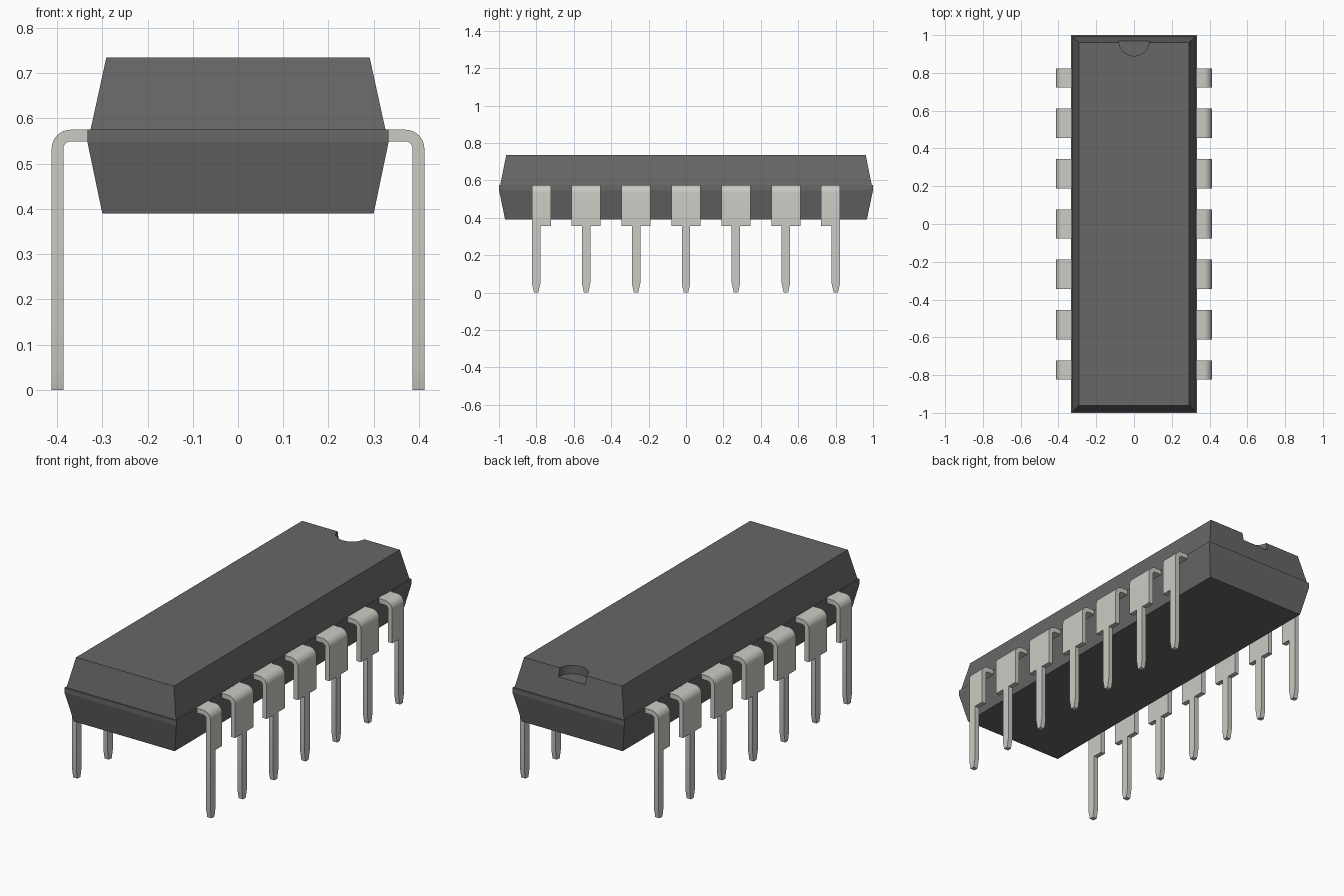
import bpy, bmesh, math

if "Cube" in bpy.data.objects:
    bpy.data.objects.remove(bpy.data.objects["Cube"])


def material(name, rgb):
    m = bpy.data.materials.new(name)
    m.diffuse_color = (*rgb, 1)
    m.use_nodes = True
    m.node_tree.nodes["Principled BSDF"].inputs["Base Color"].default_value = m.diffuse_color
    return m


dark_plastic = material("dark grey plastic", (0.135, 0.135, 0.135))
tin = material("pale tin", (0.60, 0.60, 0.555))


def loft(name, rings, mat):
    """Skin a list of four-point rings into a closed solid."""
    bm = bmesh.new()
    loops = [[bm.verts.new(p) for p in ring] for ring in rings]
    for a, b in zip(loops, loops[1:]):
        for i in range(4):
            j = (i + 1) % 4
            bm.faces.new((a[i], a[j], b[j], b[i]))
    bm.faces.new(loops[0])
    bm.faces.new(loops[-1])
    bmesh.ops.recalc_face_normals(bm, faces=bm.faces)
    mesh = bpy.data.meshes.new(name)
    bm.to_mesh(mesh)
    bm.free()
    mesh.materials.append(mat)
    obj = bpy.data.objects.new(name, mesh)
    bpy.context.collection.objects.link(obj)
    return obj


def select(obj):
    bpy.ops.object.select_all(action='DESELECT')
    obj.select_set(True)
    bpy.context.view_layer.objects.active = obj


# Package body: two tapered halves with a thin lip at the parting line
sections = [(0.300, 0.967, 0.39), (0.333, 1.0, 0.548), (0.333, 1.0, 0.575),
            (0.326, 0.993, 0.575), (0.291, 0.961, 0.735)]
body = loft("package_body",
            [[(-x, -y, z), (x, -y, z), (x, y, z), (-x, y, z)] for x, y, z in sections],
            dark_plastic)

# Half-round orientation notch in the back top edge
bpy.ops.mesh.primitive_cylinder_add(vertices=48, radius=0.08, depth=0.2,
                                    location=(0, 0.97, 0.69 + 0.1))
cutter = bpy.context.object
cutter.name = "notch_cutter"
cutter.hide_render = True
cutter.data.materials.append(dark_plastic)
cut = body.modifiers.new("notch", 'BOOLEAN')
cut.operation = 'DIFFERENCE'
cut.solver = 'EXACT'
cut.object = cutter
select(body)
bpy.ops.object.modifier_apply(modifier=cut.name)
bpy.data.objects.remove(cutter)

# Pins: a bent strip, wide at the shoulder, narrow leg, tapered tip
OUT, TOP, THICK, BEND = 0.412, 0.575, 0.026, 0.042
WIDE, LEG, TIP = 0.078, 0.0225, 0.012


def pin(name, side, y, lo, hi):
    # each station: outer point, inner point, lower and upper y offset
    stations = [((0.30, TOP), (0.30, TOP - THICK), lo, hi)]
    cx, cz = OUT - BEND, TOP - BEND
    for i in range(9):
        a = math.radians(90 - 90 * i / 8)
        c, s = math.cos(a), math.sin(a)
        r = BEND - THICK
        stations.append(((cx + BEND * c, cz + BEND * s), (cx + r * c, cz + r * s), lo, hi))
    for z, a, b in ((0.355, lo, hi), (0.355, -LEG, LEG), (0.05, -LEG, LEG), (0, -TIP, TIP)):
        stations.append(((OUT, z), (OUT - THICK, z), a, b))
    rings = [[(side * o[0], y + a, o[1]), (side * o[0], y + b, o[1]),
              (side * n[0], y + b, n[1]), (side * n[0], y + a, n[1])]
             for o, n, a, b in stations]
    obj = loft(name, rings, tin)
    select(obj)
    bpy.ops.object.shade_smooth_by_angle(angle=math.radians(30))


for side, label in ((-1, "left"), (1, "right")):
    for i in range(7):
        # end pins have a shoulder on the inner side only
        lo = -LEG if i == 0 else -WIDE
        hi = LEG if i == 6 else WIDE
        pin(f"{label}_pin_{i + 1}", side, (i - 3) * 0.267, lo, hi)
